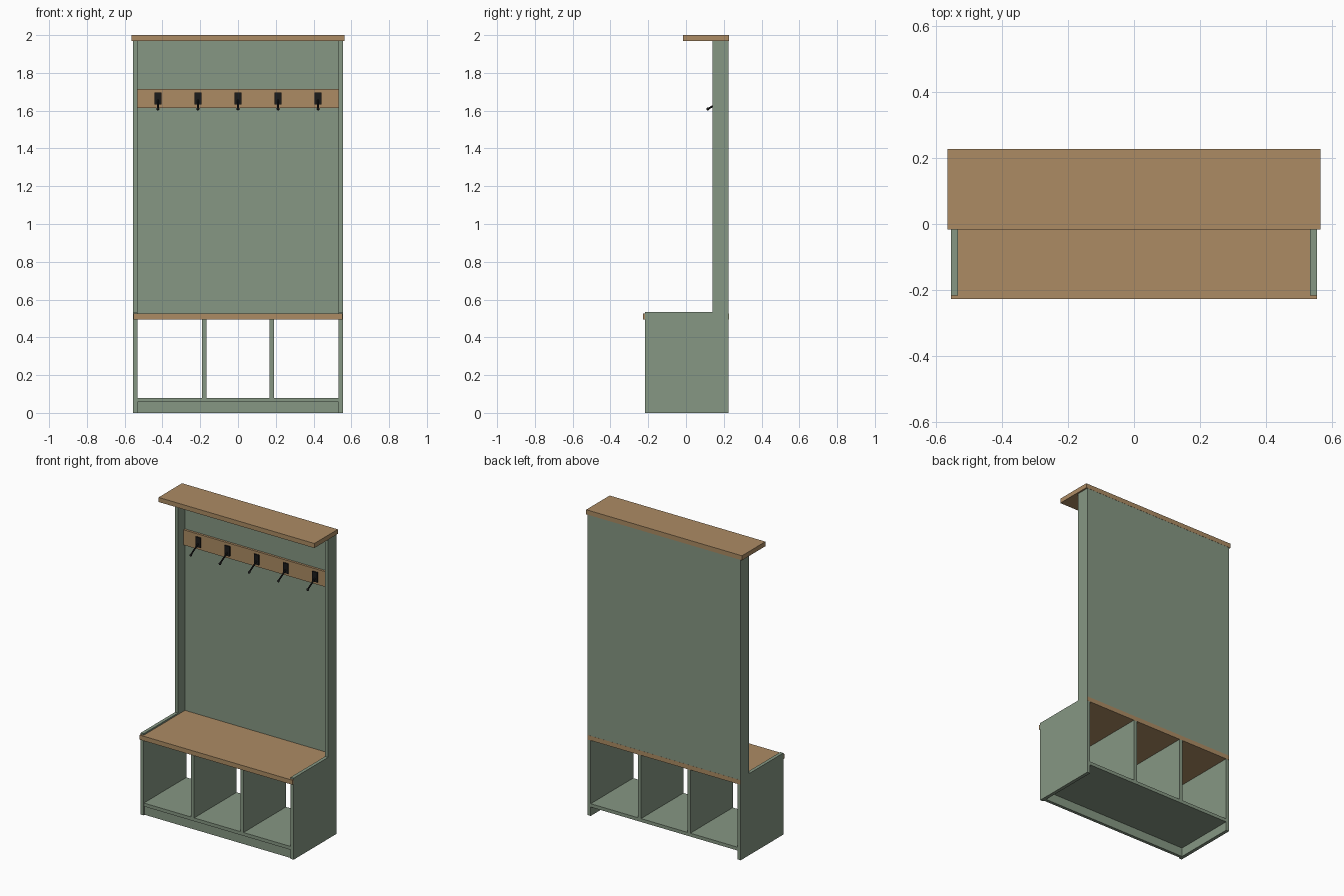
import bpy, bmesh
from mathutils import Vector

cube = bpy.data.objects.get("Cube")
if cube:
    bpy.data.objects.remove(cube, do_unlink=True)


def material(name, rgb):
    m = bpy.data.materials.new(name)
    m.use_nodes = True
    m.diffuse_color = (*rgb, 1)
    m.node_tree.nodes["Principled BSDF"].inputs["Base Color"].default_value = (*rgb, 1)
    return m


GREEN = material("sage_green_paint", (0.238, 0.309, 0.227))
WOOD = material("oak_wood", (0.413, 0.26, 0.127))
BLACK = material("black_metal", (0.011, 0.011, 0.011))


def finish(name, bm, mat):
    bmesh.ops.recalc_face_normals(bm, faces=bm.faces)
    me = bpy.data.meshes.new(name)
    bm.to_mesh(me)
    bm.free()
    me.materials.append(mat)
    ob = bpy.data.objects.new(name, me)
    bpy.context.collection.objects.link(ob)
    return ob


def box(name, mat, x, y, z):
    """Box given by its (min, max) range on each axis."""
    bm = bmesh.new()
    bmesh.ops.create_cube(bm, size=1)
    for v in bm.verts:
        v.co = [r[0] if c < 0 else r[1] for c, r in zip(v.co, (x, y, z))]
    return finish(name, bm, mat)


def side_panel(name, x0, x1):
    """L-shaped end panel: deep bench part with a narrow upright behind."""
    profile = [(FRONT, 0), (BACK, 0), (BACK, 1.97), (0.14, 1.97),
               (0.14, 0.535), (FRONT, 0.535)]
    bm = bmesh.new()
    face = bm.faces.new([bm.verts.new((x0, y, z)) for y, z in profile])
    out = bmesh.ops.extrude_face_region(bm, geom=[face])["geom"]
    bmesh.ops.translate(bm, vec=(x1 - x0, 0, 0),
                        verts=[g for g in out if isinstance(g, bmesh.types.BMVert)])
    return finish(name, bm, GREEN)


FRONT, BACK = -0.216, 0.226
OUTER, INNER = 0.555, 0.533
span = (-INNER, INNER)

# End panels and bench dividers
for label, s in (("left", 1), ("right", -1)):
    side_panel(f"{label}_side_panel", s * INNER, s * OUTER)
    cx = s * 0.179
    box(f"{label}_divider", GREEN, (cx - 0.011, cx + 0.011), (FRONT, BACK), (0.08, 0.495))

# Bench base, seat and upper structure
box("bottom_shelf", GREEN, span, (FRONT + 0.002, BACK), (0.058, 0.08))
box("kick_board", GREEN, span, (FRONT + 0.01, FRONT + 0.03), (0, 0.058))
box("seat", WOOD, (-0.5545, 0.5545), (-0.227, BACK + 0.0006), (0.495, 0.525))
box("back_panel", GREEN, span, (0.212, BACK), (0.525, 1.97))
box("top_shelf", WOOD, (-0.565, 0.565), (-0.016, 0.227), (1.97, 2.0))
box("hook_rail", WOOD, span, (0.197, 0.212), (1.615, 1.715))

# Coat hooks: plate, slanted peg and ball tip
for i in range(5):
    x = (i - 2) * 0.212
    box(f"hook_plate_{i + 1}", BLACK, (x - 0.018, x + 0.018), (0.189, 0.197), (1.632, 1.697))
    tip, root = Vector((x, 0.116, 1.609)), Vector((x, 0.191, 1.654))
    axis = root - tip
    bm = bmesh.new()
    bmesh.ops.create_cone(bm, cap_ends=True, segments=12, radius1=0.005,
                          radius2=0.005, depth=axis.length)
    bmesh.ops.rotate(bm, verts=bm.verts, matrix=axis.to_track_quat('Z', 'Y').to_matrix())
    bmesh.ops.translate(bm, verts=bm.verts, vec=(tip + root) / 2)
    ball = bmesh.ops.create_uvsphere(bm, u_segments=12, v_segments=8, radius=0.008)
    bmesh.ops.translate(bm, verts=ball["verts"], vec=tip)
    peg = finish(f"hook_peg_{i + 1}", bm, BLACK)
    bpy.ops.object.select_all(action='DESELECT')
    peg.select_set(True)
    bpy.context.view_layer.objects.active = peg
    bpy.ops.object.shade_smooth_by_angle()
